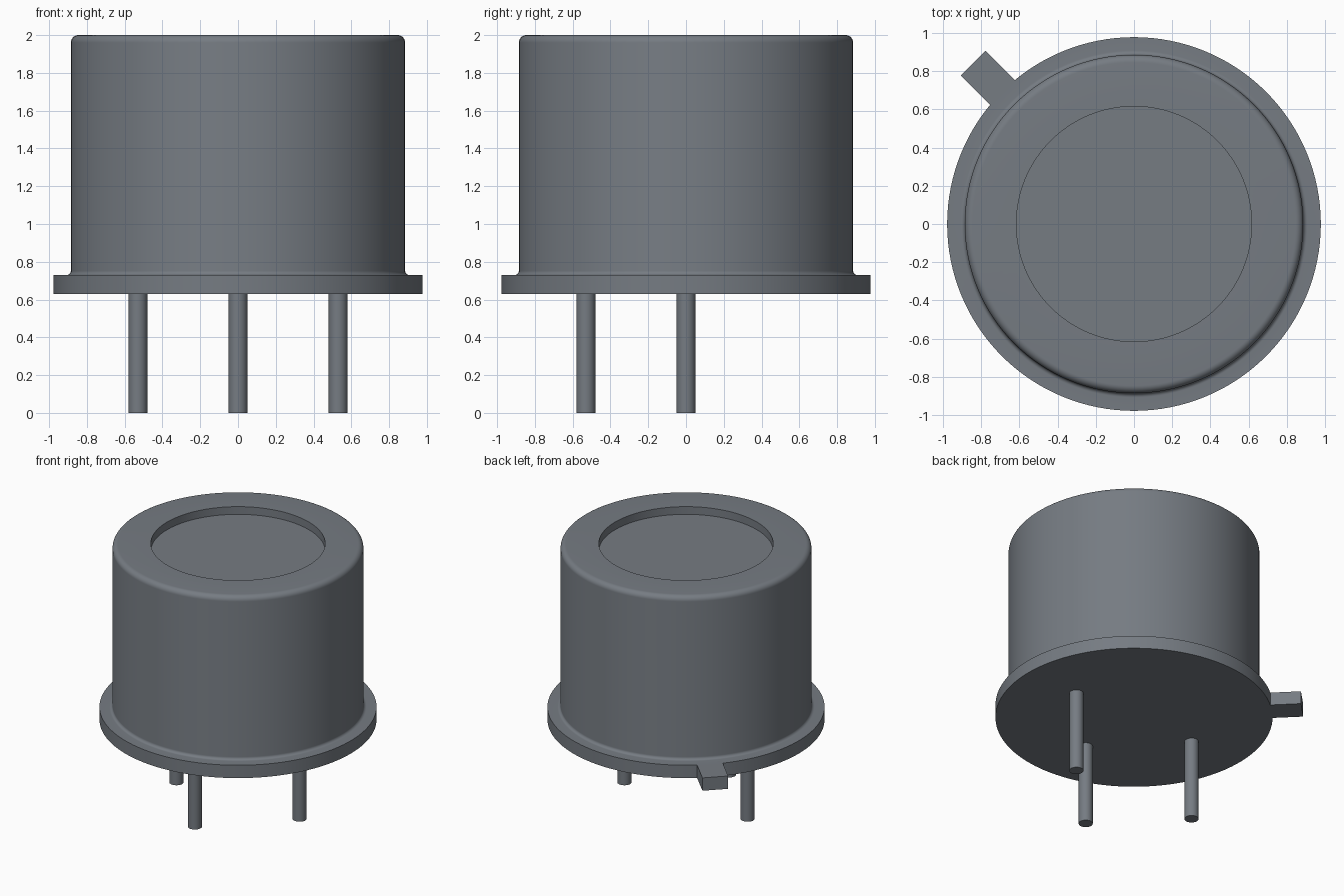
import bpy, bmesh
from math import pi, sin, cos, radians
from mathutils import Matrix, Vector

cube = bpy.data.objects.get("Cube")
if cube:
    bpy.data.objects.remove(cube, do_unlink=True)

metal = bpy.data.materials.new("grey_metal")
metal.use_nodes = True
GREY = (0.18, 0.2, 0.225, 1)
metal.diffuse_color = GREY
metal.node_tree.nodes["Principled BSDF"].inputs["Base Color"].default_value = GREY


def add_object(name, bm, smooth=True):
    bmesh.ops.recalc_face_normals(bm, faces=bm.faces)
    mesh = bpy.data.meshes.new(name)
    bm.to_mesh(mesh)
    bm.free()
    mesh.materials.append(metal)
    obj = bpy.data.objects.new(name, mesh)
    bpy.context.collection.objects.link(obj)
    if smooth:
        bpy.ops.object.select_all(action='DESELECT')
        obj.select_set(True)
        bpy.context.view_layer.objects.active = obj
        bpy.ops.object.shade_smooth_by_angle(angle=radians(35))
    return obj


def lathe(name, profile, steps, centre=(0, 0)):
    """Spin an (r, z) profile that starts and ends on the axis."""
    bm = bmesh.new()
    verts = [bm.verts.new((r, 0, z)) for r, z in profile]
    edges = [bm.edges.new(pair) for pair in zip(verts, verts[1:])]
    bmesh.ops.spin(bm, geom=verts + edges, cent=(0, 0, 0), axis=(0, 0, 1),
                   angle=2 * pi, steps=steps, use_merge=True)
    bmesh.ops.remove_doubles(bm, verts=bm.verts, dist=1e-5)
    bmesh.ops.translate(bm, verts=bm.verts, vec=(*centre, 0))
    return add_object(name, bm)


def arc(r, z, radius, start, end, n=8):
    angles = [radians(start + (end - start) * i / n) for i in range(n + 1)]
    return [(r + radius * cos(a), z + radius * sin(a)) for a in angles]


BASE, FLANGE_TOP, TOP = 0.63, 0.73, 2.0
BODY_R, FLANGE_R, WINDOW_R = 0.885, 0.977, 0.615

# Can: flange, root fillet, wall, rounded shoulder and recessed window
can_profile = [(0, BASE), (FLANGE_R, BASE), (FLANGE_R, FLANGE_TOP)]
can_profile += arc(BODY_R + 0.022, FLANGE_TOP + 0.022, 0.022, 270, 180)
can_profile += arc(BODY_R - 0.04, TOP - 0.04, 0.04, 0, 90)
can_profile += [(WINDOW_R, TOP), (WINDOW_R, TOP - 0.06), (0, TOP - 0.06)]
lathe("can_with_flange", can_profile, 128)

# Locating tab, pointing diagonally out to the back
inner, outer, width = 0.93, 1.19, 0.184
bm = bmesh.new()
bmesh.ops.create_cube(bm, size=1)
bmesh.ops.scale(bm, vec=(outer - inner, width, FLANGE_TOP - BASE), verts=bm.verts)
bmesh.ops.translate(bm, vec=((inner + outer) / 2, 0, (BASE + FLANGE_TOP) / 2),
                    verts=bm.verts)
bmesh.ops.rotate(bm, cent=(0, 0, 0), matrix=Matrix.Rotation(radians(135), 3, 'Z'),
                 verts=bm.verts)
add_object("locating_tab", bm, smooth=False)

# Lead pins
PIN_R, PITCH = 0.05, 0.53
for name, centre in (("right_pin", (-PITCH, 0)), ("front_pin", (0, -PITCH)),
                     ("left_pin", (PITCH, 0))):
    lathe(name, [(0, 0), (PIN_R, 0), (PIN_R, BASE + 0.01), (0, BASE + 0.01)], 32, centre)
